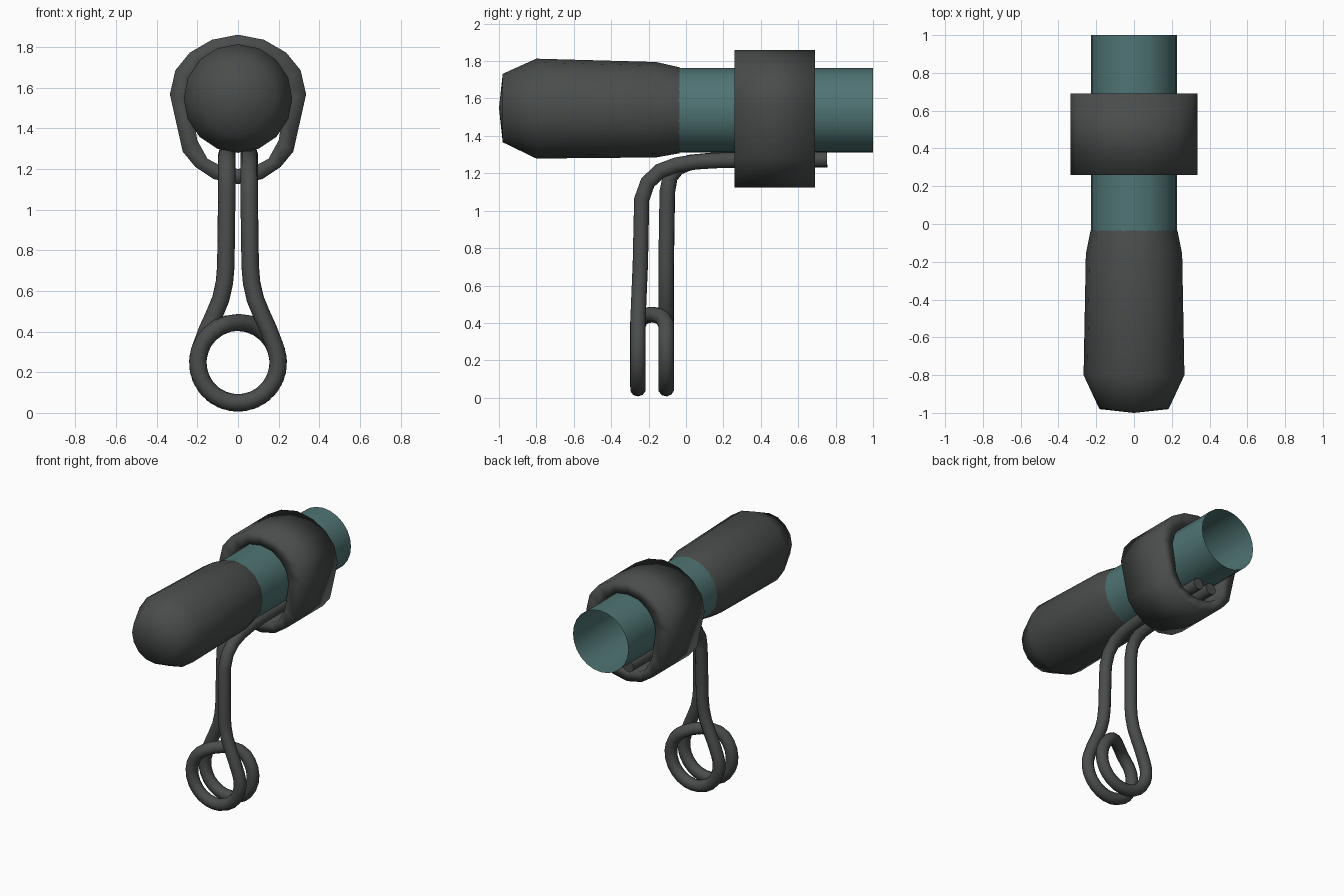
import bpy, bmesh, math

if "Cube" in bpy.data.objects:
    bpy.data.objects.remove(bpy.data.objects["Cube"])

def material(name, rgb):
    m = bpy.data.materials.new(name)
    m.diffuse_color = (*rgb, 1)
    m.use_nodes = True
    m.node_tree.nodes["Principled BSDF"].inputs["Base Color"].default_value = m.diffuse_color
    return m

DARK = material("dark grey rubber", (0.066, 0.073, 0.071))
TEAL = material("teal tube", (0.078, 0.175, 0.172))

def add_object(name, bm, mat):
    bmesh.ops.recalc_face_normals(bm, faces=bm.faces)
    for f in bm.faces:
        f.smooth = True
    me = bpy.data.meshes.new(name)
    bm.to_mesh(me)
    bm.free()
    me.materials.append(mat)
    ob = bpy.data.objects.new(name, me)
    bpy.context.collection.objects.link(ob)
    return ob

def bridge(bm, rings, closed=False):
    pairs = list(zip(rings, rings[1:])) + ([(rings[-1], rings[0])] if closed else [])
    for a, b in pairs:
        n = len(a)
        for i in range(n):
            bm.faces.new((a[i], a[(i + 1) % n], b[(i + 1) % n], b[i]))

def lathe_y(name, profile, mat, sides=16, tip=None):
    """Revolve (y, radius, centre z) rings about the y direction."""
    bm = bmesh.new()
    rings = [[bm.verts.new((r * math.sin(math.tau * i / sides), y,
                            zc + r * math.cos(math.tau * i / sides)))
              for i in range(sides)] for y, r, zc in profile]
    bridge(bm, rings)
    if tip:
        t = bm.verts.new(tip)
        for i in range(sides):
            bm.faces.new((t, rings[0][i], rings[0][(i + 1) % sides]))
    return add_object(name, bm, mat)

# open hollow tube
lathe_y("tube", [(-0.06, 0.227, 1.537), (1.0, 0.227, 1.537)], TEAL, 24)

# rubber grip with a blunt, slightly domed end
lathe_y("grip", [(-0.98, 0.183, 1.549), (-0.8, 0.267, 1.546),
                 (-0.16, 0.255, 1.54), (-0.035, 0.23, 1.537)],
        DARK, 16, tip=(0, -1.0, 1.549))

# clamp band: egg-shaped ring around the tube and wire
def mirrored(half):
    return half + [(-x, z) for x, z in half[-2:0:-1]]

outer = mirrored([(0, 1.86), (0.128, 1.835), (0.237, 1.772), (0.308, 1.685), (0.335, 1.567),
                  (0.272, 1.285), (0.21, 1.21), (0.12, 1.15), (0, 1.125)])
inner = mirrored([(0, 1.77), (0.09, 1.755), (0.165, 1.705), (0.215, 1.635), (0.235, 1.55),
                  (0.2, 1.34), (0.15, 1.25), (0.085, 1.215), (0, 1.2)])
bm = bmesh.new()
rings = [[bm.verts.new((x, y, z)) for x, z in loop]
         for loop, y in ((outer, 0.26), (outer, 0.69), (inner, 0.69), (inner, 0.26))]
bridge(bm, rings, closed=True)
add_object("clamp_band", bm, DARK)

# bent wire: front leg, two coil turns, rear leg
R, ZC, YF, YB = 0.198, 0.247, -0.257, -0.106
shape = [(0.15, 0.41), (0.118, 0.48), (0.085, 0.56), (0.067, 0.64), (0.06, 0.72)]
front = [(0.055, 0.755, 1.274), (0.055, 0.2, 1.27), (0.055, 0.06, 1.262), (0.055, -0.05, 1.245),
         (0.055, -0.14, 1.212), (0.055, -0.205, 1.15), (0.055, -0.237, 1.06)]
front += [(x, -0.244 - 0.013 * (0.72 - z) / 0.31, z) for x, z in reversed(shape)]
rear = [(-x, YB, z) for x, z in shape]
rear += [(-0.055, -0.1, 1.1), (-0.055, -0.085, 1.18), (-0.055, -0.045, 1.23),
         (-0.055, 0.02, 1.258), (-0.055, 0.15, 1.27), (-0.055, 0.755, 1.274)]

# clockwise from upper right, twice round, shifting back across the top
coil = []
start, end = math.radians(22), math.radians(-562)
steps = 40
for i in range(steps + 1):
    a = start + (end - start) * i / steps
    t = min(1, max(0, (math.radians(-225) - a) / math.radians(90)))
    t = t * t * (3 - 2 * t)
    coil.append((R * math.cos(a), YF + (YB - YF) * t, ZC + R * math.sin(a)))
path = front + coil + rear

cu = bpy.data.curves.new("wire_loop", 'CURVE')
cu.dimensions = '3D'
cu.bevel_depth = 0.043
cu.bevel_resolution = 3
cu.use_fill_caps = True
sp = cu.splines.new('POLY')
sp.points.add(len(path) - 1)
for p, co in zip(sp.points, path):
    p.co = (*co, 1)
sp.use_smooth = True
cu.materials.append(DARK)
wire = bpy.data.objects.new("wire_loop", cu)
bpy.context.collection.objects.link(wire)
bpy.context.view_layer.objects.active = wire
wire.select_set(True)
bpy.ops.object.convert(target='MESH')
bpy.ops.object.shade_smooth_by_angle(angle=math.radians(50))
